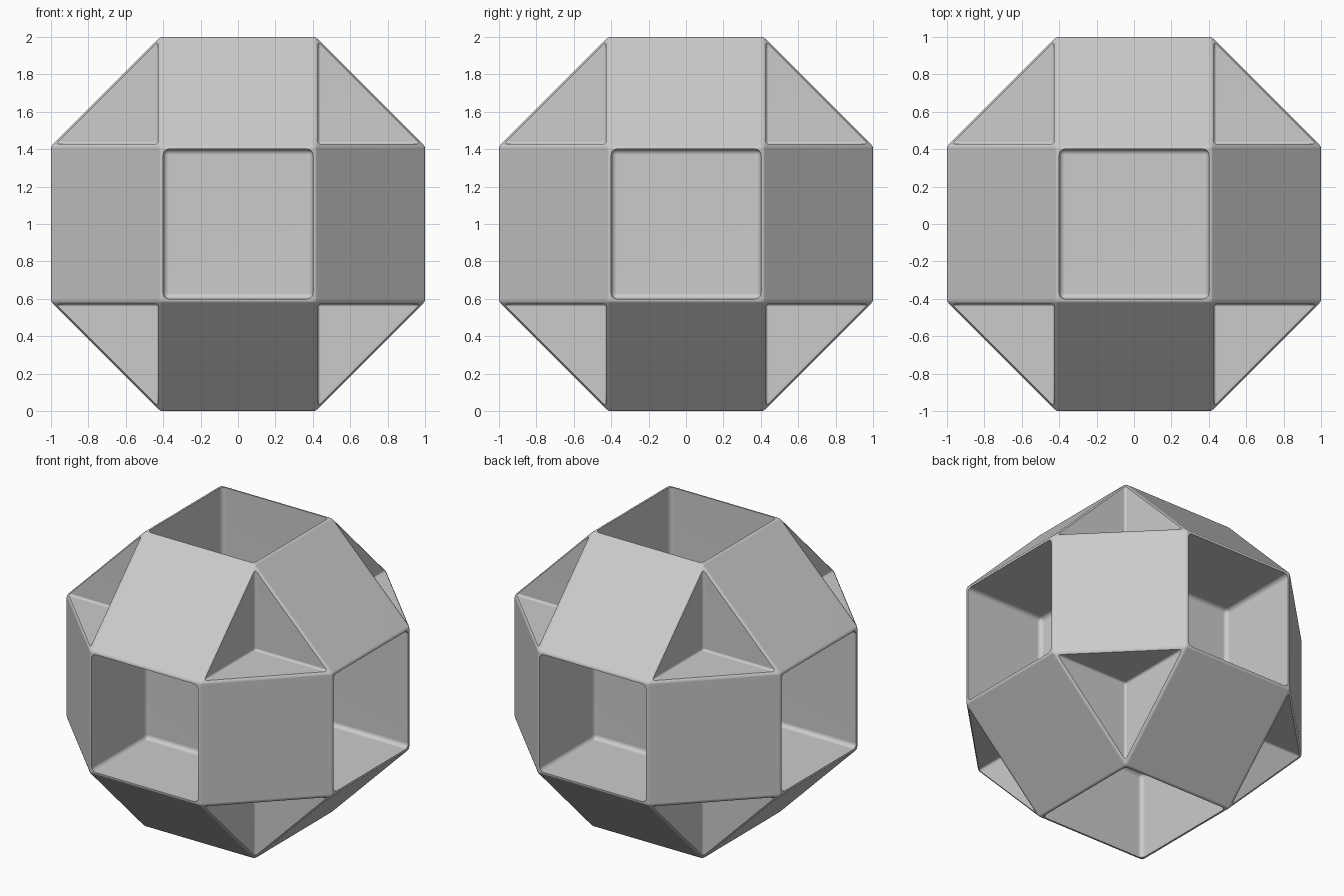
import bpy, bmesh, math
from itertools import product
from mathutils import Matrix, Vector

cube = bpy.data.objects.get("Cube")
if cube:
    bpy.data.objects.remove(cube, do_unlink=True)

HALF = math.sqrt(2) - 1   # half the side of each square facet
POCKET = 0.40             # half width of the square pockets
FLOOR = 0.412             # distance of pocket floors from the centre
NOTCH = 0.427             # distance of notch walls from the centre
LIFT = Matrix.Translation((0, 0, 1))

grey = bpy.data.materials.new("plain grey")
grey.use_nodes = True
colour = (0.6, 0.6, 0.6, 1)
grey.diffuse_color = colour
grey.node_tree.nodes["Principled BSDF"].inputs["Base Color"].default_value = colour


def make_object(name, bm):
    bmesh.ops.transform(bm, matrix=LIFT, verts=bm.verts)
    mesh = bpy.data.meshes.new(name)
    bm.to_mesh(mesh)
    bm.free()
    mesh.materials.append(grey)
    obj = bpy.data.objects.new(name, mesh)
    bpy.context.collection.objects.link(obj)
    return obj


def add_rounded_box(bm, low, high, radius):
    """Box between two corners with rounded edges."""
    low, high = Vector(low), Vector(high)
    size = Matrix.Diagonal((*(high - low), 1))
    place = Matrix.Translation((low + high) / 2)
    verts = bmesh.ops.create_cube(bm, size=1, matrix=place @ size)["verts"]
    edges = list({e for v in verts for e in v.link_edges})
    bmesh.ops.bevel(bm, geom=edges, offset=radius, segments=3,
                    profile=0.5, affect='EDGES')


# Faceted ball with 18 square and 8 triangular sides
bm = bmesh.new()
for axis in range(3):
    for sign, u, v in product((-1, 1), repeat=3):
        co = [u * HALF, v * HALF]
        co.insert(axis, sign)
        bm.verts.new(co)
bmesh.ops.convex_hull(bm, input=bm.verts)
bmesh.ops.dissolve_limit(bm, angle_limit=0.02, verts=bm.verts, edges=bm.edges)
bmesh.ops.bevel(bm, geom=bm.edges[:], offset=0.01, segments=2,
                profile=0.5, affect='EDGES')
shell = make_object("faceted_shell", bm)

# Cutters: a pocket on each axis and a notch at each corner
bm = bmesh.new()
for axis in range(3):
    for sign in (-1, 1):
        low, high = [-POCKET] * 3, [POCKET] * 3
        low[axis], high[axis] = sorted((sign * FLOOR, sign * 1.3))
        add_rounded_box(bm, low, high, 0.03)
for signs in product((-1, 1), repeat=3):
    ranges = [sorted((s * NOTCH, s * 1.3)) for s in signs]
    add_rounded_box(bm, *zip(*ranges), 0.015)
bmesh.ops.recalc_face_normals(bm, faces=bm.faces)
cutter = make_object("pocket_cutter", bm)
cutter.hide_render = True
cutter.hide_set(True)

# Carve the shell and keep the result as its mesh
cut = shell.modifiers.new("Pockets", 'BOOLEAN')
cut.operation = 'DIFFERENCE'
cut.solver = 'EXACT'
cut.object = cutter
depsgraph = bpy.context.evaluated_depsgraph_get()
carved = bpy.data.meshes.new_from_object(shell.evaluated_get(depsgraph))
shell.modifiers.clear()
shell.data = carved
bpy.data.objects.remove(cutter, do_unlink=True)

# Smooth the rounded edges only
bpy.ops.object.select_all(action='DESELECT')
shell.select_set(True)
bpy.context.view_layer.objects.active = shell
bpy.ops.object.shade_smooth_by_angle(angle=math.radians(32))
weighted = shell.modifiers.new("Flat facets", 'WEIGHTED_NORMAL')
weighted.keep_sharp = True
